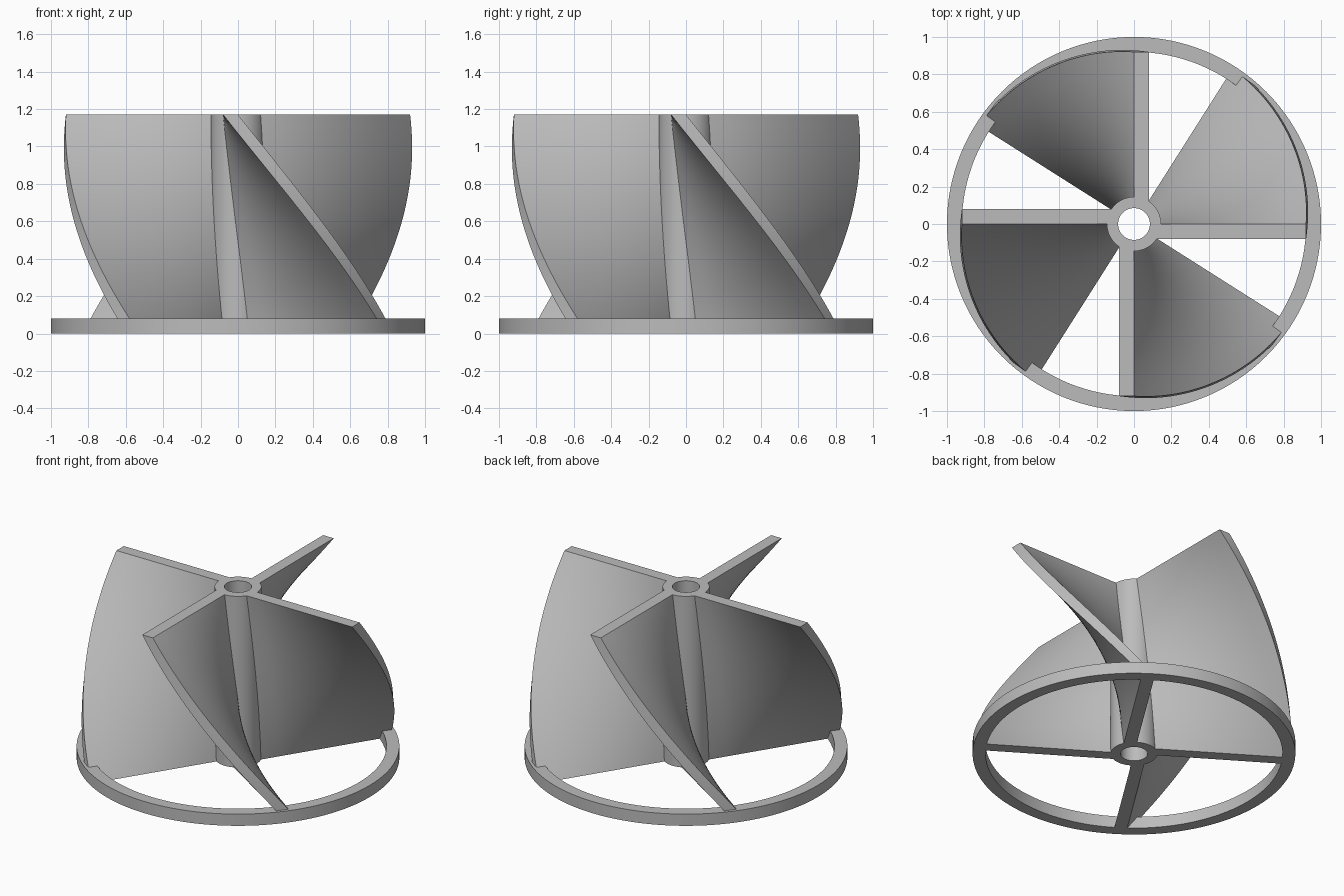
import bpy, bmesh, math

if "Cube" in bpy.data.objects:
    bpy.data.objects.remove(bpy.data.objects["Cube"])

HEIGHT = 1.17
TWIST = math.radians(57.6)
SLICES = 120

grey = bpy.data.materials.new("plain_grey")
grey.diffuse_color = (0.5, 0.5, 0.5, 1)
grey.use_nodes = True
grey.node_tree.nodes["Principled BSDF"].inputs["Base Color"].default_value = grey.diffuse_color


def finish(bm, name):
    bmesh.ops.recalc_face_normals(bm, faces=bm.faces)
    mesh = bpy.data.meshes.new(name)
    bm.to_mesh(mesh)
    bm.free()
    mesh.materials.append(grey)
    obj = bpy.data.objects.new(name, mesh)
    bpy.context.collection.objects.link(obj)
    bpy.context.view_layer.objects.active = obj
    obj.select_set(True)
    bpy.ops.object.shade_smooth_by_angle(angle=math.radians(30))
    obj.select_set(False)
    return obj


def tube(name, inner, outer, height, sides):
    """Hollow cylinder standing on the floor."""
    bm = bmesh.new()
    profile = [(inner, 0), (outer, 0), (outer, height), (inner, height)]
    rings = []
    for i in range(sides):
        a = 2 * math.pi * i / sides
        rings.append([bm.verts.new((r * math.cos(a), r * math.sin(a), z)) for r, z in profile])
    for i in range(sides):
        p, q = rings[i], rings[(i + 1) % sides]
        for k in range(4):
            m = (k + 1) % 4
            bm.faces.new((p[k], q[k], q[m], p[m]))
    return finish(bm, name)


def blade(name, start):
    """Twisted slab, leading side on the radial line, slightly wider at the base."""
    bm = bmesh.new()
    radial = 8
    loops = []
    for s in range(SLICES + 1):
        t = s / SLICES
        a = start + TWIST * (1 - t)
        tip = 0.983 + (0.92 - 0.983) * t
        radii = [0.115 + (tip - 0.115) * k / radial for k in range(radial + 1)]
        section = [(r, 0.0) for r in radii] + [(r, -0.08) for r in reversed(radii)]
        c, n = math.cos(a), math.sin(a)
        loops.append([bm.verts.new((x * c - y * n, x * n + y * c, HEIGHT * t)) for x, y in section])
    count = len(loops[0])
    for lo, hi in zip(loops, loops[1:]):
        for k in range(count):
            m = (k + 1) % count
            bm.faces.new((lo[k], lo[m], hi[m], hi[k]))
    bm.faces.new(loops[0])
    bm.faces.new(loops[-1])
    return finish(bm, name)


# Base ring and central hub with a through bore
tube("base_ring", 0.92, 1.0, 0.08, 128)
tube("hub", 0.085, 0.145, HEIGHT, 64)

# Four twisted blades
for i in range(4):
    blade(f"blade_{i + 1}", i * math.pi / 2)
